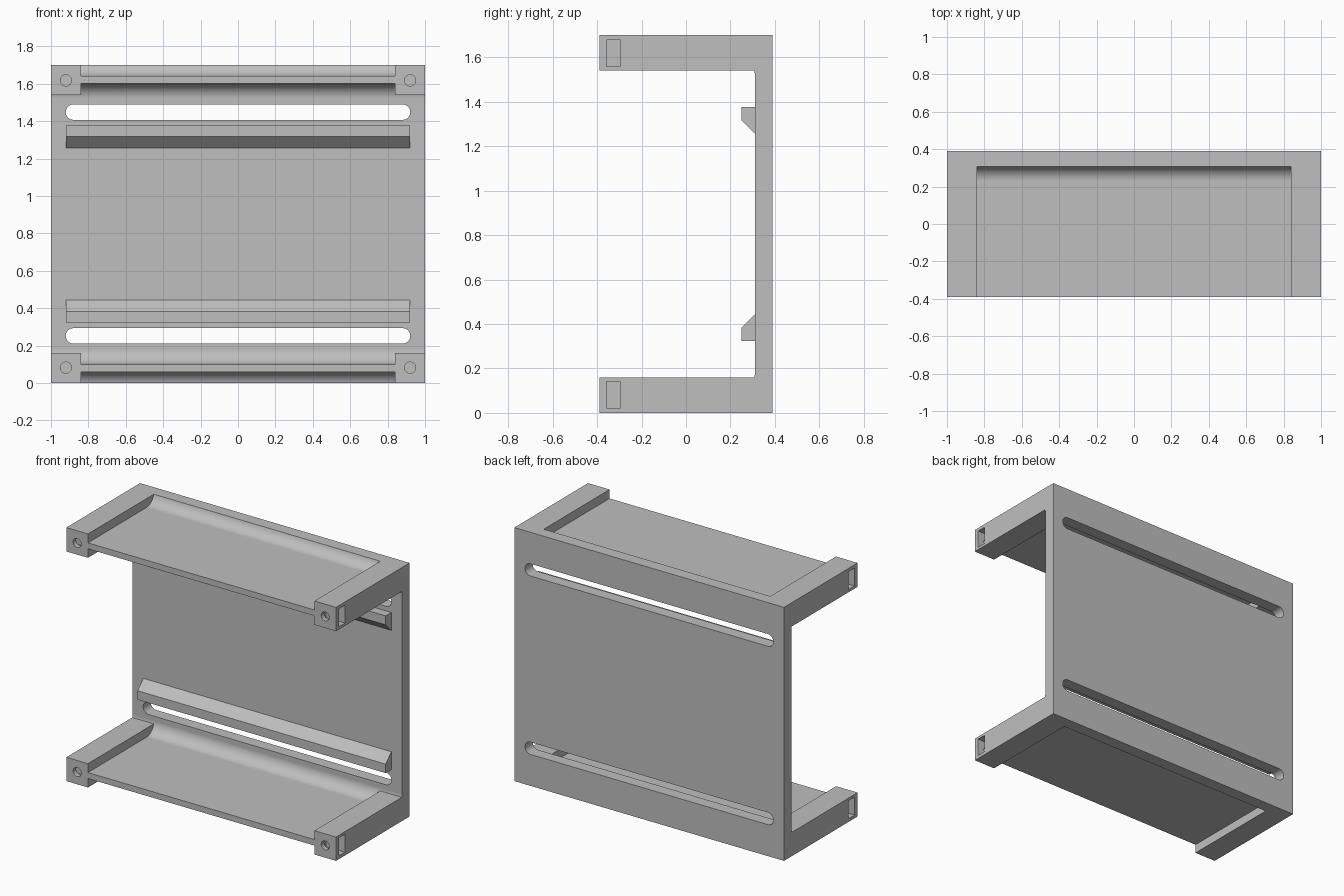
import bpy
import bmesh
from math import sin, cos, pi, asin

if "Cube" in bpy.data.objects:
    bpy.data.objects.remove(bpy.data.objects["Cube"], do_unlink=True)

H = 1.70           # overall height
FRONT, BACK = -0.39, 0.39
WALL = 0.31        # inner face of the back plate
ARM = 0.16         # arm section
R = 0.08           # fillet radius

grey = bpy.data.materials.new("plain grey")
grey.use_nodes = True
colour = (0.52, 0.52, 0.52, 1)
grey.diffuse_color = colour
grey.node_tree.nodes["Principled BSDF"].inputs["Base Color"].default_value = colour


def prism(name, points, axis, a, b):
    """Extrude a 2D outline along x (outline in y, z) or y (outline in x, z)."""
    place = (lambda t, u, v: (t, u, v)) if axis == "x" else (lambda t, u, v: (u, t, v))
    bm = bmesh.new()
    ends = [[bm.verts.new(place(t, u, v)) for u, v in points] for t in (a, b)]
    for ring in ends:
        bm.faces.new(ring)
    n = len(points)
    for i in range(n):
        j = (i + 1) % n
        bm.faces.new((ends[0][i], ends[0][j], ends[1][j], ends[1][i]))
    bmesh.ops.recalc_face_normals(bm, faces=bm.faces)
    mesh = bpy.data.meshes.new(name)
    bm.to_mesh(mesh)
    bm.free()
    mesh.materials.append(grey)
    ob = bpy.data.objects.new(name, mesh)
    bpy.context.collection.objects.link(ob)
    return ob


def rect(u0, u1, v0, v1):
    return [(u0, v0), (u1, v0), (u1, v1), (u0, v1)]


def arc(cu, cv, r, a0, a1, n):
    return [(cu + r * cos(a0 + (a1 - a0) * i / n),
             cv + r * sin(a0 + (a1 - a0) * i / n)) for i in range(n + 1)]


def flip(points):
    return [(u, H - v) for u, v in points]


def select(ob):
    bpy.ops.object.select_all(action="DESELECT")
    ob.select_set(True)
    bpy.context.view_layer.objects.active = ob


def cut(ob, *prism_args):
    tool = prism("cutter", *prism_args)
    tool.hide_render = True
    mod = ob.modifiers.new("cut", "BOOLEAN")
    mod.operation, mod.solver, mod.object = "DIFFERENCE", "EXACT", tool
    select(ob)
    bpy.ops.object.modifier_apply(modifier=mod.name)
    bpy.data.objects.remove(tool, do_unlink=True)


# Bracket body: solid block opened from the front, leaving the back and two arms
body = prism("bracket_body", rect(FRONT, BACK, 0, H), "x", -1, 1)
clip = asin(-0.25)  # where the inner fillet meets the arm surface
low = arc(WALL - R, 0.10 + R, R, clip, 0, 10)
cut(body, [(-0.5, ARM)] + low + flip(low)[::-1] + [(-0.5, H - ARM)], "x", -1.1, 1.1)

# Pockets on both sides of each shelf, with filleted rear corners
inner = [(-0.5, 0.10)] + arc(WALL - R, 0.10 + R, R, -pi / 2, clip, 12) + [(-0.5, 0.20)]
outer = [(-0.5, 0.06)] + arc(WALL - R, 0.06 - R, R, pi / 2, 0, 14) + [(WALL, -0.1), (-0.5, -0.1)]
for side in (lambda p: p, flip):
    cut(body, side(inner), "x", -0.84, 0.84)
    cut(body, side(outer), "x", -0.84, 0.84)

    # Long rounded slot through the back plate
    slot = arc(0.88, 0.252, 0.041, -pi / 2, pi / 2, 16)
    slot += [(-u, v) for u, v in reversed(slot)]
    cut(body, side(slot), "y", 0.2, 0.5)

    # Screw holes and side nut pockets in the arm tips
    for s in (-1, 1):
        hole = arc(s * 0.92, 0.082, 0.03, 0, 2 * pi, 24)[:-1]
        cut(body, side(hole), "y", -0.5, -0.22)
        cut(body, side(rect(-0.358, -0.295, 0.022, 0.142)), "x", s * 0.86, s * 1.1)

select(body)
bpy.ops.object.shade_smooth_by_angle(angle=pi / 6)
weighted = body.modifiers.new("weighted normals", "WEIGHTED_NORMAL")
weighted.keep_sharp = True

# Support rails on the inner face of the back plate
rail = [(WALL, 0.323), (0.25, 0.323), (0.25, 0.383), (WALL, 0.443)]
prism("lower_rail", rail, "x", -0.92, 0.92)
prism("upper_rail", flip(rail), "x", -0.92, 0.92)
